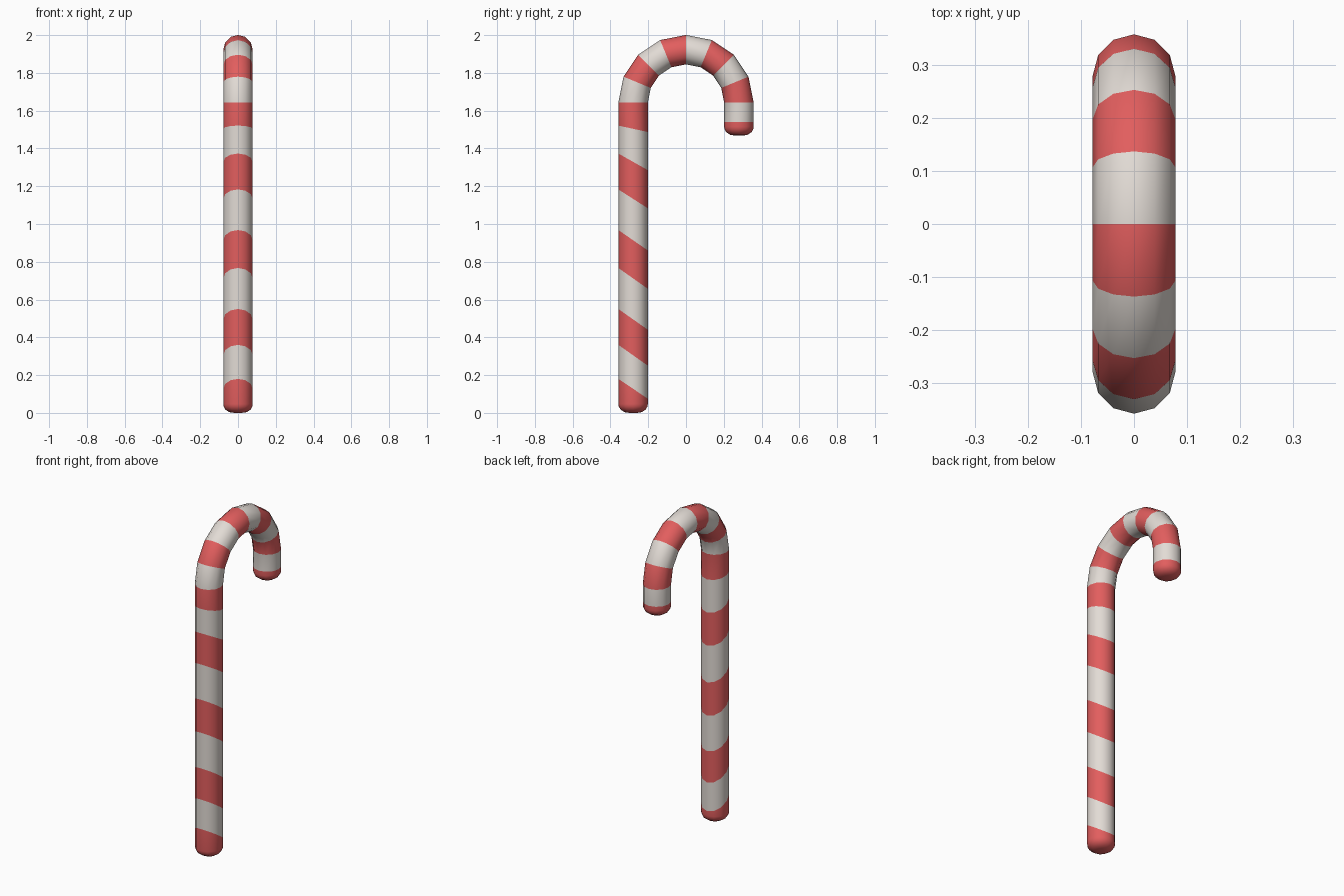
import bpy, bmesh
from math import sin, cos, pi
from mathutils import Vector

if "Cube" in bpy.data.objects:
    bpy.data.objects.remove(bpy.data.objects["Cube"])

SIDES, R, BEND, ZC = 12, 0.078, 0.28, 1.643   # tube sides, tube radius, hook radius, hook centre


def material(name, rgb):
    m = bpy.data.materials.new(name)
    m.diffuse_color = (*rgb, 1)
    m.use_nodes = True
    m.node_tree.nodes["Principled BSDF"].inputs["Base Color"].default_value = m.diffuse_color
    return m


def out_dir(a):
    # direction from the hook centre outward, a = 0 at the stem, pi at the tip
    return Vector((0, -cos(a), sin(a)))


bm = bmesh.new()


def ring(a, z, r=R, tilt=0.0):
    """Ring of the tube; tilt raises its outer side and lowers its inner side."""
    out = out_dir(a)
    centre = Vector((0, 0, z)) + out * BEND
    return [bm.verts.new(centre + Vector((r * sin(t), 0, tilt * cos(t))) + out * r * cos(t))
            for t in (2 * pi * i / SIDES for i in range(SIDES))]


RED, WHITE = 0, 1
CAP = [(0.020, 0.0), (0.046, 0.004), (0.067, 0.018), (0.076, 0.034), (R, 0.047)]
rings, colours = [], []          # colours[i] is the band that starts at ring i

# rounded foot
for r, z in CAP:
    rings.append(ring(0, z, r))
    colours.append(RED)

# straight stem: slanted stripe borders (front height, back height)
borders = [(0.18, 0.075), (0.36, 0.25), (0.55, 0.44), (0.767, 0.657), (0.968, 0.86),
           (1.183, 1.083), (1.373, 1.285), (1.521, 1.487), (ZC, ZC)]
for i, (front, back) in enumerate(borders):
    rings.append(ring(0, (front + back) / 2, R, (front - back) / 2))
    colours.append(WHITE if i % 2 == 0 else RED)

# hook: eight alternating bands
for i in range(1, 9):
    rings.append(ring(pi * i / 8, ZC))
    colours.append(RED if i % 2 else WHITE)

# rounded hook end
rings.append(ring(pi, 1.54))
colours.append(RED)
for r, z in reversed(CAP):
    rings.append(ring(pi, 1.468 + z, r))
    colours.append(RED)

# skin the rings and close both ends
for lower, upper, colour in zip(rings, rings[1:], colours):
    for i in range(SIDES):
        j = (i + 1) % SIDES
        bm.faces.new((lower[i], lower[j], upper[j], upper[i])).material_index = colour
for end in (rings[0], rings[-1]):
    bm.faces.new(end).material_index = RED
for f in bm.faces:
    f.smooth = True
bmesh.ops.recalc_face_normals(bm, faces=bm.faces)

mesh = bpy.data.meshes.new("striped_cane")
bm.to_mesh(mesh)
bm.free()
mesh.materials.append(material("stripe red", (0.76, 0.112, 0.112)))
mesh.materials.append(material("stripe white", (0.76, 0.71, 0.665)))
bpy.context.collection.objects.link(bpy.data.objects.new("striped_cane", mesh))
